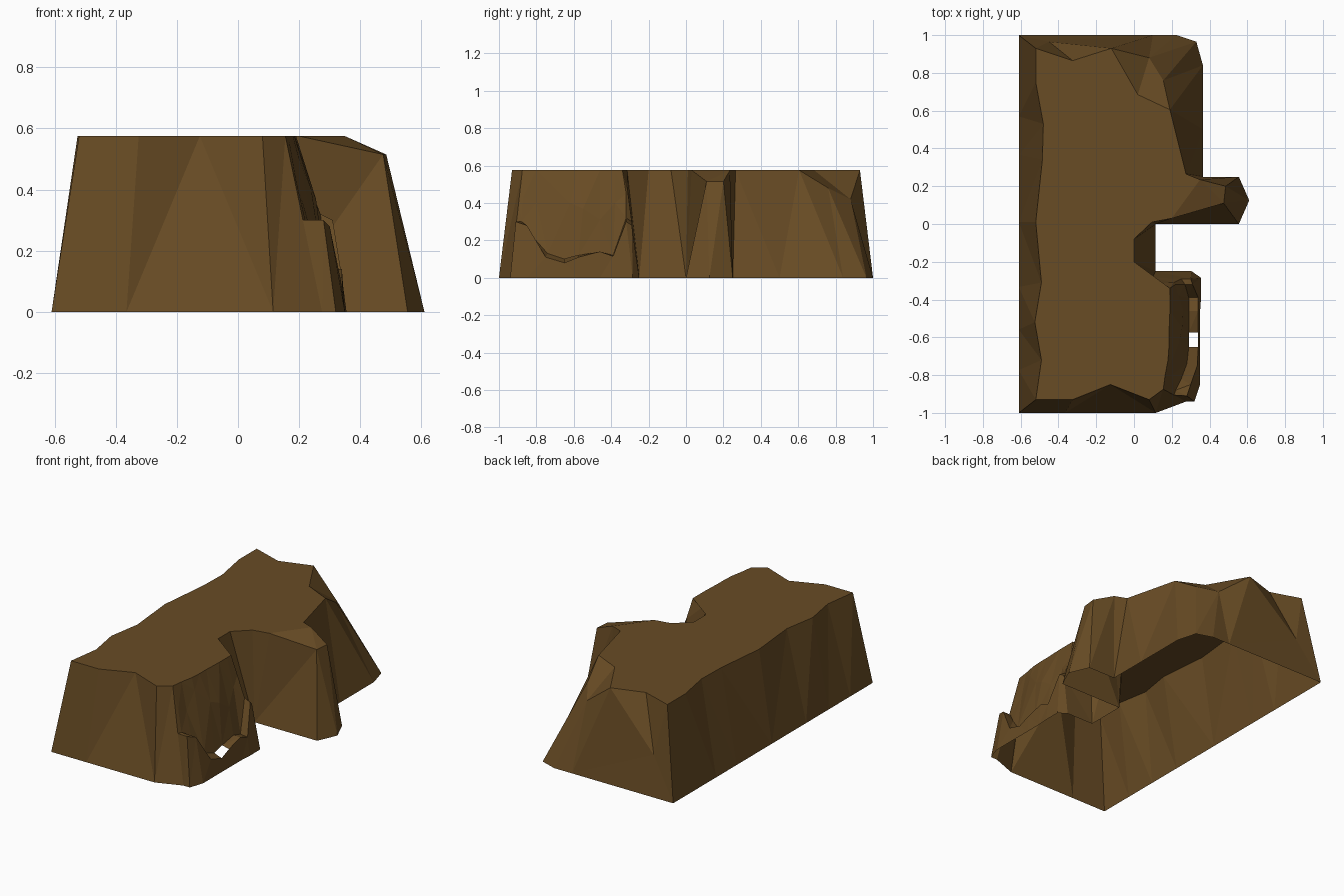
import bpy
import bmesh

TOP = 0.575      # height of the flat plateau

cube = bpy.data.objects.get("Cube")
if cube:
    bpy.data.objects.remove(cube, do_unlink=True)

rock = bpy.data.materials.new("earth_brown")
rock.use_nodes = True
rock.diffuse_color = (.14, .072, .018, 1)
rock.node_tree.nodes["Principled BSDF"].inputs["Base Color"].default_value = rock.diffuse_color


def build(name, polygons):
    """Make a flat shaded object from corner loops, merging repeated corners."""
    bm = bmesh.new()
    corners = {}
    for polygon in polygons:
        loop = []
        for point in polygon:
            point = tuple(point)
            if point not in corners:
                corners[point] = bm.verts.new(point)
            if corners[point] not in loop:
                loop.append(corners[point])
        if len(loop) > 2:
            bm.faces.new(loop)
    bmesh.ops.triangulate(bm, faces=bm.faces[:])
    mesh = bpy.data.meshes.new(name)
    bm.to_mesh(mesh)
    bm.free()
    mesh.materials.append(rock)
    obj = bpy.data.objects.new(name, mesh)
    bpy.context.collection.objects.link(obj)
    return obj


def strip(columns, gap=None):
    """Skin neighbouring columns of points, each running from top to ground."""
    polygons = []
    for i, (a, b) in enumerate(zip(columns, columns[1:])):
        for row in range(len(a) - 1):
            if (i, row) != gap:
                polygons.append((a[row], a[row + 1], b[row + 1], b[row]))
    return polygons


def rim(x, y):
    return (x, y, TOP)


def ground(x, y):
    return (x, y, 0)


def slope(tx, ty, bx, by):
    """Straight column from the plateau rim to the ground."""
    return [rim(tx, ty), ground(bx, by)]


def along(column, *heights):
    """Add points on a straight column at the given heights."""
    top, base = column
    inner = [tuple(base[k] + (top[k] - base[k]) * h / TOP for k in range(3)) for h in heights]
    return [top, *inner, base]


# Front wall
front = [
    slope(-.52, -.93, -.61, -1),
    slope(-.325, -.93, -.365, -1),
    slope(-.125, -.85, -.365, -1),
    slope(.08, -.93, .115, -1),
    slope(.155, -.875, .275, -.94),
]
build("front_wall", strip(front))

# Notch between the alcove and the spur
notch = [
    slope(.08, -.315, .115, -.25),
    slope(0, -.2, .115, -.25),
    slope(0, -.08, .115, 0),
    slope(.095, .01, .115, 0),
]
build("notch_wall", strip(notch))

# Hollowed alcove: rim, overhang, pocket, lip and ground in each column
south_post = [
    along(front[-1], .43, .3, .3),
    [rim(.155, -.875), (.19, -.87, .43), (.22, -.88, .3), (.28, -.91, .3), ground(.32, -.94)],
    [rim(.165, -.8), (.2, -.8, .4), (.25, -.82, .22), (.3, -.85, .28), ground(.35, -.85)],
]
pocket = [
    south_post[-1],
    [rim(.18, -.72), (.2, -.72, .5), (.28, -.74, .13), (.335, -.75, .11), ground(.35, -.75)],
    [rim(.185, -.65), (.24, -.62, .4), (.29, -.65, .1), (.34, -.65, .08), ground(.35, -.65)],
    [rim(.185, -.58), (.255, -.55, .37), (.29, -.575, .12), (.34, -.575, .11), ground(.35, -.57)],
    [rim(.19, -.46), (.26, -.46, .31), (.29, -.46, .14), (.34, -.46, .14), ground(.35, -.46)],
    [rim(.19, -.38), (.235, -.38, .4), (.29, -.39, .12), (.34, -.39, .115), ground(.355, -.39)],
    [rim(.19, -.34), (.22, -.32, .45), (.27, -.32, .32), (.31, -.32, .3), ground(.355, -.285)],
]
north_post = [
    pocket[-1],
    [rim(.19, -.34), (.21, -.31, .45), (.25, -.29, .3), (.3, -.29, .28), ground(.305, -.25)],
    along(notch[0], .43, .3, .3),
]
build("alcove_south_post", strip(south_post))
build("alcove_pocket", strip(pocket, gap=(2, 2)))     # open hole in the shelf
build("alcove_north_post", strip(north_post))

# Buttress spur on the left side
inner, outer = (.475, .11, .515), (.485, .2, .515)
spur = [
    notch[-1],
    slope(.2, .03, .115, 0),
    [inner, ground(.555, 0)],
    [inner, ground(.61, .125)],
    [outer, ground(.61, .125)],
    [outer, ground(.555, .25)],
    slope(.35, .235, .555, .25),
    slope(.275, .265, .365, .25),
]
spur_cap = [(rim(.2, .03), inner, outer, rim(.35, .235)),
            (rim(.2, .03), rim(.35, .235), rim(.275, .265))]
build("spur", strip(spur) + spur_cap)

# Rear corner with a sloping shoulder
upper, lower = (.155, .76, .48), (.08, .88, .42)
shoulder = [
    spur[-1],
    slope(.19, .605, .365, .5),
    slope(.19, .605, .365, .84),
    [upper, ground(.365, .84)],
    [upper, ground(.33, .965)],
    [lower, ground(.225, 1)],
    slope(-.12, .93, .1, 1),
]
hollow = rim(.02, .685)
shoulder_cap = [(rim(.19, .605), upper, hollow), (upper, lower, hollow),
                (lower, rim(-.12, .93), hollow)]
build("shoulder", strip(shoulder) + shoulder_cap)

# Back wall with a chipped face
chip, dip = (-.45, .965, .25), rim(-.325, .865)
back = [shoulder[-1], [chip, ground(-.45, 1)], slope(-.52, .93, -.61, 1)]
back_chip = [(rim(-.12, .93), chip, dip), (dip, chip, rim(-.52, .93))]
build("back_wall", strip(back) + back_chip)

# Right wall: wavy rim over a straight foot
right_rim = [(-.52, .93), (-.52, .75), (-.48, .53), (-.485, .34), (-.52, .01),
             (-.49, -.31), (-.525, -.52), (-.49, -.72), (-.52, -.93)]
right = [slope(x, y, -.61, max(-1, min(1, y * 1.075))) for x, y in right_rim]
right[0], right[-1] = back[-1], front[0]
build("right_wall", strip(right))

# Plateau: one cap joining every rim
outline = []
for part in (front, south_post, pocket, north_post, notch, spur[:2], spur[-1:], shoulder[:2]):
    outline += [column[0] for column in part]
outline += [hollow, rim(-.12, .93), dip]
outline += [column[0] for column in right]
build("plateau", [outline])
